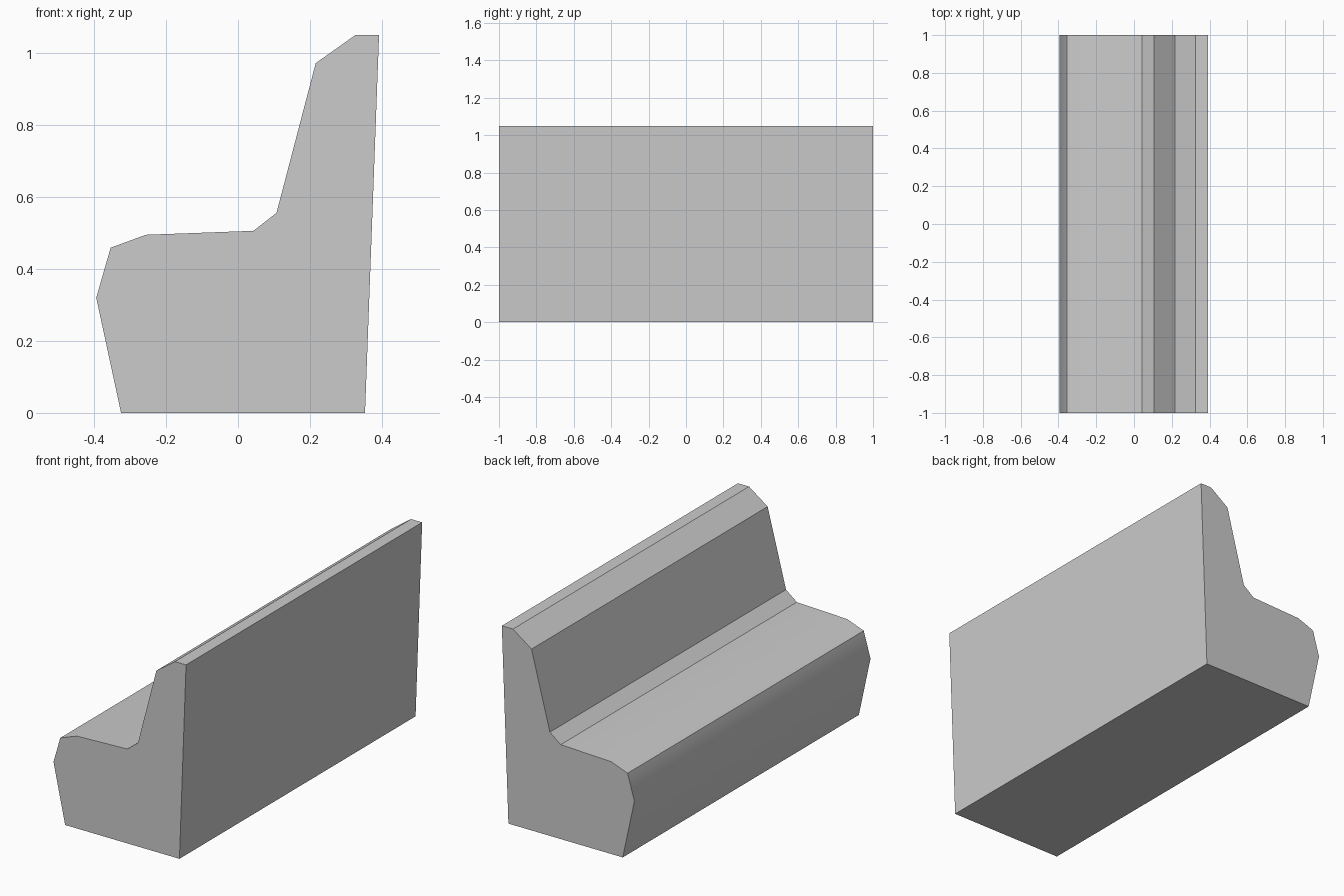
import bpy
import bmesh
import math
from mathutils import Vector

cube = bpy.data.objects.get("Cube")
if cube:
    bpy.data.objects.remove(cube, do_unlink=True)

# Plain grey upholstery
grey = bpy.data.materials.new("light_grey")
grey.use_nodes = True
colour = (0.6, 0.6, 0.6, 1.0)
grey.diffuse_color = colour
grey.node_tree.nodes["Principled BSDF"].inputs["Base Color"].default_value = colour

# Side profile of the bench (x, z): base, seat front, seat, backrest, back
PROFILE = [
    (-0.325, 0.0), (-0.394, 0.32), (-0.354, 0.459), (-0.256, 0.495),
    (0.043, 0.506), (0.107, 0.556), (0.216, 0.972), (0.326, 1.05),
    (0.392, 1.05), (0.353, 0.0),
]
LENGTH = 2.0

# Extrude the profile along the bench
bm = bmesh.new()
end = bm.faces.new([bm.verts.new((x, -LENGTH / 2, z)) for x, z in PROFILE])
extruded = bmesh.ops.extrude_face_region(bm, geom=[end], use_keep_orig=True)
far_verts = [g for g in extruded["geom"] if isinstance(g, bmesh.types.BMVert)]
bmesh.ops.translate(bm, verts=far_verts, vec=Vector((0, LENGTH, 0)))
bmesh.ops.recalc_face_normals(bm, faces=bm.faces)

mesh = bpy.data.meshes.new("bench_seat")
bm.to_mesh(mesh)
bm.free()
mesh.materials.append(grey)
bench = bpy.data.objects.new("bench_seat", mesh)
bpy.context.collection.objects.link(bench)

# Soften the shallow bends of the cushion, keep the rest crisp
bpy.ops.object.select_all(action="DESELECT")
bench.select_set(True)
bpy.context.view_layer.objects.active = bench
bpy.ops.object.shade_smooth_by_angle(angle=math.radians(30))
